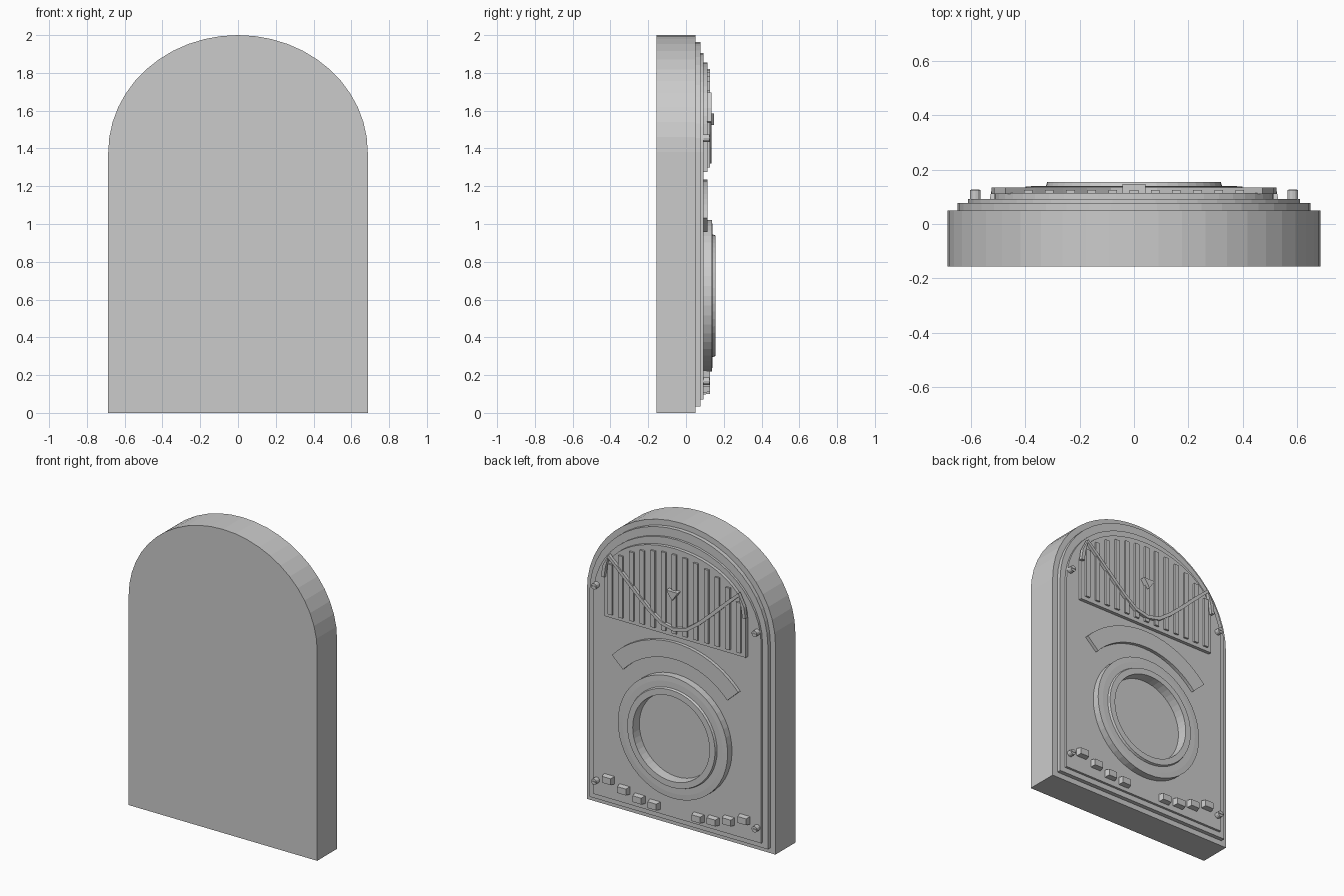
import bpy, bmesh, math
from math import sin, cos, pi, radians, sqrt

if "Cube" in bpy.data.objects:
    bpy.data.objects.remove(bpy.data.objects["Cube"])

grey = bpy.data.materials.new("plain_grey")
grey.use_nodes = True
COLOUR = (0.6, 0.6, 0.6, 1)
grey.diffuse_color = COLOUR
grey.node_tree.nodes["Principled BSDF"].inputs["Base Color"].default_value = COLOUR


def finish(name, bm):
    bmesh.ops.recalc_face_normals(bm, faces=bm.faces[:])
    mesh = bpy.data.meshes.new(name)
    bm.to_mesh(mesh)
    bm.free()
    mesh.materials.append(grey)
    ob = bpy.data.objects.new(name, mesh)
    bpy.context.collection.objects.link(ob)
    return ob


def prism(name, outline, y0, y1, taper=1.0):
    """Extrude an (x, z) outline along y, optionally shrinking the far end."""
    bm = bmesh.new()
    cx = sum(p[0] for p in outline) / len(outline)
    cz = sum(p[1] for p in outline) / len(outline)
    near = [bm.verts.new((x, y0, z)) for x, z in outline]
    far = [bm.verts.new((cx + (x - cx) * taper, y1, cz + (z - cz) * taper)) for x, z in outline]
    bm.faces.new(near)
    bm.faces.new(far)
    n = len(outline)
    for i in range(n):
        j = (i + 1) % n
        bm.faces.new((near[i], near[j], far[j], far[i]))
    return finish(name, bm)


def arch(half, bottom, spring, top, steps=24):
    pts = [(half, bottom)]
    pts += [(half * cos(pi * i / steps), spring + (top - spring) * sin(pi * i / steps))
            for i in range(steps + 1)]
    return pts + [(-half, bottom)]


def box(name, x, z, w, h, y0, y1, taper=1.0):
    return prism(name, [(x - w / 2, z - h / 2), (x + w / 2, z - h / 2),
                        (x + w / 2, z + h / 2), (x - w / 2, z + h / 2)], y0, y1, taper)


def lathe(name, profile, z, steps=48):
    """Closed (radius, y) profile turned around the y axis."""
    bm = bmesh.new()
    rings = [[bm.verts.new((r * cos(2 * pi * i / steps), y, z + r * sin(2 * pi * i / steps)))
              for r, y in profile] for i in range(steps)]
    n = len(profile)
    for i in range(steps):
        a, b = rings[i], rings[(i + 1) % steps]
        for k in range(n):
            m = (k + 1) % n
            bm.faces.new((a[k], a[m], b[m], b[k]))
    return finish(name, bm)


# Stepped arched case
prism("case_body", arch(0.687, 0, 1.38, 2.0), -0.157, 0.05)
prism("case_step", arch(0.65, 0.035, 1.38, 1.963), 0.04, 0.077)
prism("face_panel", arch(0.612, 0.07, 1.38, 1.905), 0.07, 0.092)

# Arched grille with upright bars
SPRING, HALF, RISE = 1.53, 0.515, 0.325
prism("grille_plate", arch(HALF, 1.275, SPRING, SPRING + RISE), 0.085, 0.114)
for i in range(13):
    x = (i - 6) * 0.078
    top = SPRING + RISE * sqrt(1 - (x / HALF) ** 2) - 0.035
    box(f"grille_bar_{i + 1}", x, (1.30 + top) / 2, 0.032, top - 1.30, 0.11, 0.126)

# Draped cord across the grille
half_path = [(0.515, 1.54), (0.505, 1.61), (0.475, 1.685), (0.37, 1.59), (0.27, 1.495),
             (0.18, 1.415), (0.09, 1.35)]
path = half_path + [(0, 1.33)] + [(-x, z) for x, z in reversed(half_path)]
bm = bmesh.new()
rows = []
for i, (x, z) in enumerate(path):
    ax, az = path[max(i - 1, 0)]
    bx, bz = path[min(i + 1, len(path) - 1)]
    d = math.hypot(bx - ax, bz - az)
    nx, nz = -(bz - az) / d * 0.011, (bx - ax) / d * 0.011
    rows.append([bm.verts.new((x + s * nx, y, z + s * nz))
                 for s, y in ((-1, 0.11), (1, 0.11), (1, 0.134), (-1, 0.134))])
for a, b in zip(rows, rows[1:]):
    for k in range(4):
        bm.faces.new((a[k], a[(k + 1) % 4], b[(k + 1) % 4], b[k]))
bm.faces.new(rows[0])
bm.faces.new(rows[-1])
finish("draped_cord", bm)

# Small pointer in the middle of the grille
prism("pointer", [(-0.042, 1.585), (0.042, 1.585), (0, 1.525)], 0.11, 0.147)

# Curved window over the dial
CENTRE, SWEEP = 0.61, radians(47.5)
angles = [-SWEEP + 2 * SWEEP * i / 20 for i in range(21)]
band = [(0.625 * sin(a), CENTRE + 0.625 * cos(a)) for a in angles]
band += [(0.515 * sin(a), CENTRE + 0.515 * cos(a)) for a in reversed(angles)]
prism("curved_window", band, 0.085, 0.114)

# Round dial rim
lathe("dial_rim", [(0.40, 0.085), (0.40, 0.138), (0.365, 0.14), (0.325, 0.14),
                   (0.32, 0.155), (0.28, 0.155), (0.275, 0.085)], 0.62)

# Push buttons and screws, mirrored left and right
for side, label in ((1, "left"), (-1, "right")):
    for i, (x, z) in enumerate([(0.16, 0.122), (0.27, 0.132), (0.382, 0.162), (0.494, 0.2)]):
        box(f"{label}_button_{i + 1}", side * x, z, 0.078, 0.052, 0.085, 0.126, 0.8)
    for z, level in ((0.168, "lower"), (1.455, "upper")):
        ring = [(side * 0.585 + 0.02 * cos(pi * k / 6), z + 0.02 * sin(pi * k / 6))
                for k in range(12)]
        prism(f"{label}_{level}_screw", ring, 0.085, 0.125)
        box(f"{label}_{level}_screw_ridge", side * 0.585, z, 0.03, 0.006, 0.12, 0.128)
